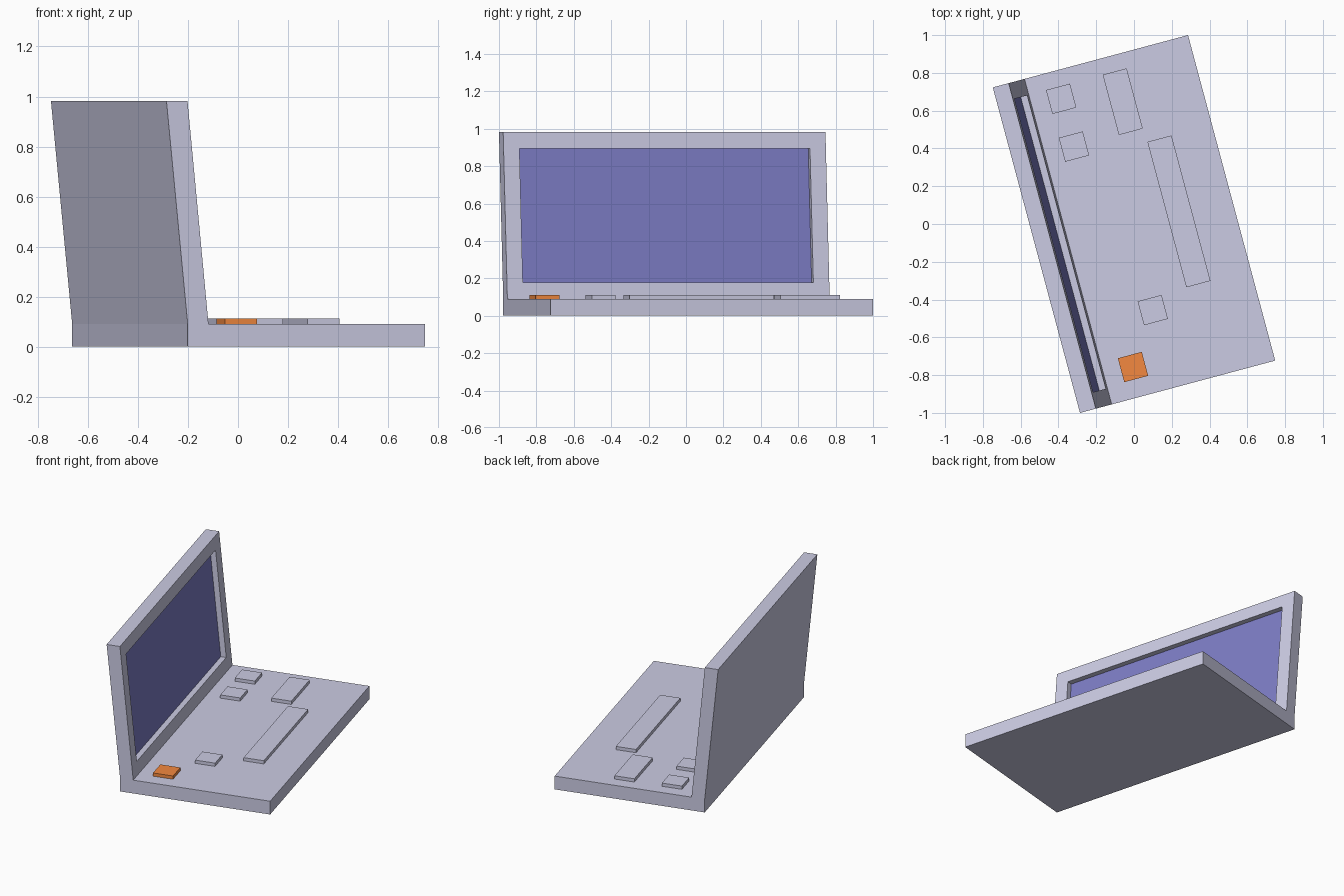
import bpy, bmesh, math
from mathutils import Matrix, Vector

if "Cube" in bpy.data.objects:
    bpy.data.objects.remove(bpy.data.objects["Cube"])

TURN = Matrix.Rotation(math.radians(15), 4, 'Z')   # whole model is turned
HALF_W = 0.892                                     # half width along the hinge
KEY_BOTTOM, KEY_TOP = 0.09, 0.112


def material(name, rgb):
    m = bpy.data.materials.new(name)
    m.diffuse_color = (*rgb, 1)
    m.use_nodes = True
    m.node_tree.nodes["Principled BSDF"].inputs["Base Color"].default_value = m.diffuse_color
    return m


shell = material("shell", (0.60, 0.60, 0.77))
glass = material("glass", (0.20, 0.20, 0.55))
orange = material("orange", (0.90, 0.25, 0.05))


def finish(name, bm, mat):
    bm.transform(TURN)
    me = bpy.data.meshes.new(name)
    bm.to_mesh(me)
    bm.free()
    me.materials.append(mat)
    ob = bpy.data.objects.new(name, me)
    bpy.context.collection.objects.link(ob)
    return ob


# Base and tilted lid: one L-shaped profile swept along the hinge
profile = [(-0.447, 0), (0.535, 0), (0.535, 0.09), (-0.361, 0.09),
           (-0.448, 0.983), (-0.535, 0.983), (-0.447, 0.09)]
bm = bmesh.new()
side = bm.faces.new([bm.verts.new((x, -HALF_W, z)) for x, z in profile])
sweep = bmesh.ops.extrude_face_region(bm, geom=[side])["geom"]
bmesh.ops.translate(bm, vec=(0, 2 * HALF_W, 0),
                    verts=[g for g in sweep if isinstance(g, bmesh.types.BMVert)])
bmesh.ops.recalc_face_normals(bm, faces=bm.faces)

# Screen opening: inset the lid's inner face and push it back
bm.normal_update()
front = max((f for f in bm.faces if f.normal.x > 0.9),
            key=lambda f: f.calc_center_median().z)
bmesh.ops.inset_region(bm, faces=[front], thickness=0.088, use_even_offset=True)
floor = bmesh.ops.extrude_discrete_faces(bm, faces=[front])["faces"][0]
bmesh.ops.translate(bm, vec=(-0.036, 0, 0), verts=floor.verts[:])
corners = [Vector(v.co) for v in floor.verts]
bmesh.ops.delete(bm, geom=[floor], context='FACES_ONLY')
finish("base_and_lid", bm, shell)

# Screen at the bottom of the opening
bm = bmesh.new()
bm.faces.new([bm.verts.new(c) for c in corners])
finish("screen", bm, glass)

# Keys: name, centre (depth, width), size (depth, width), material
keys = [("power_button", -0.201, -0.730, 0.131, 0.131, orange),
        ("lower_key", -0.022, -0.466, 0.131, 0.131, shell),
        ("upper_key", -0.201, 0.740, 0.131, 0.131, shell),
        ("middle_key", -0.201, 0.478, 0.131, 0.131, shell),
        ("enter_key", 0.110, 0.641, 0.131, 0.330, shell),
        ("space_bar", 0.247, 0.003, 0.132, 0.797, shell)]
for name, x, y, sx, sy, mat in keys:
    bm = bmesh.new()
    h = KEY_TOP - KEY_BOTTOM
    bmesh.ops.create_cube(bm, size=1, matrix=Matrix.Translation(
        (x, y, KEY_BOTTOM + h / 2)) @ Matrix.Diagonal((sx, sy, h, 1)))
    finish(name, bm, mat)
